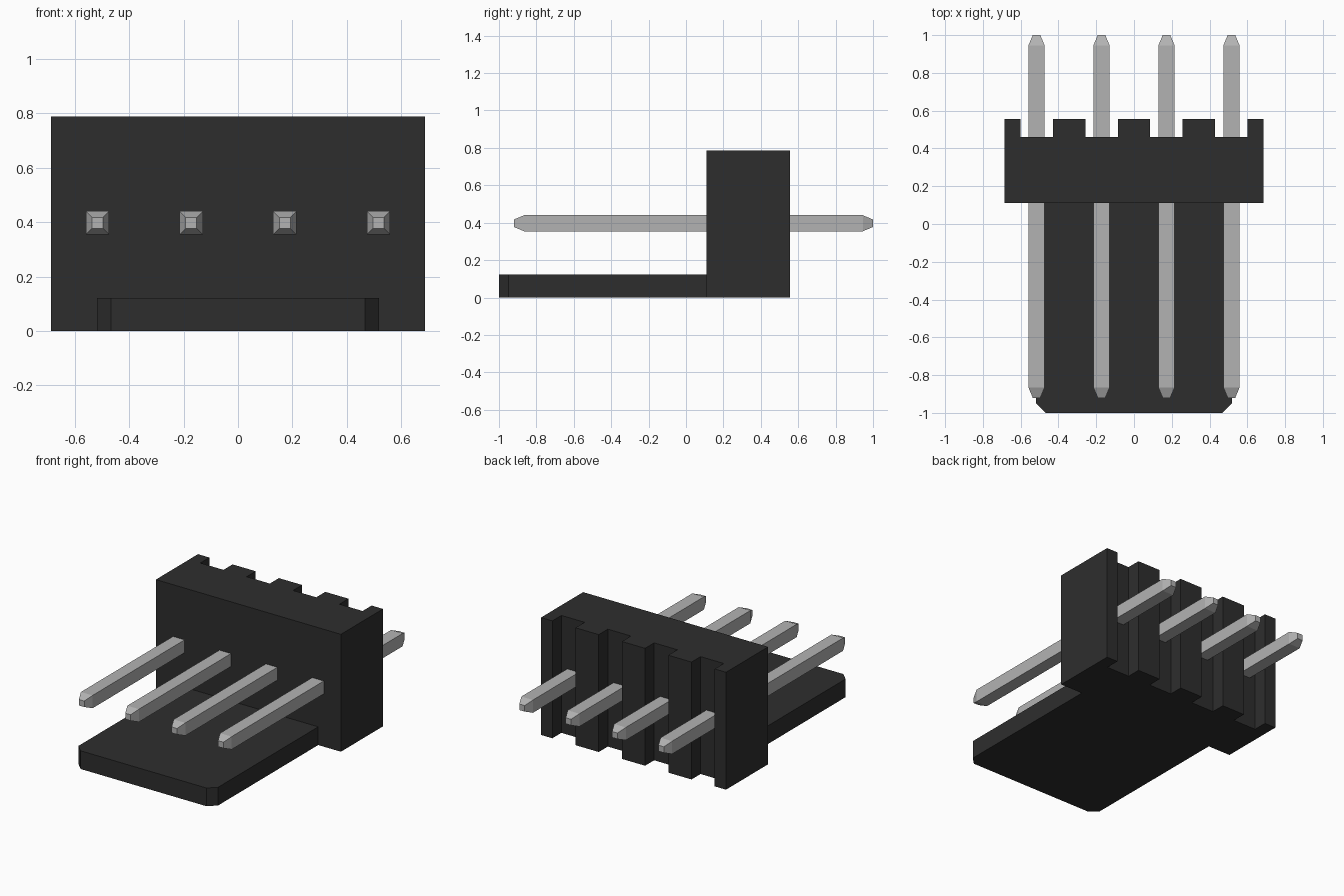
import bpy, bmesh

cube = bpy.data.objects.get("Cube")
if cube:
    bpy.data.objects.remove(cube)


def make_material(name, rgb, metallic=0.0):
    mat = bpy.data.materials.new(name)
    mat.use_nodes = True
    mat.diffuse_color = (*rgb, 1)
    mat.node_tree.nodes["Principled BSDF"].inputs["Base Color"].default_value = (*rgb, 1)
    return mat


black = make_material("black plastic", (0.027, 0.027, 0.027))
grey = make_material("grey metal", (0.45, 0.45, 0.45))


def add_object(name, bm, mat):
    bmesh.ops.recalc_face_normals(bm, faces=bm.faces)
    mesh = bpy.data.meshes.new(name)
    bm.to_mesh(mesh)
    bm.free()
    mesh.materials.append(mat)
    obj = bpy.data.objects.new(name, mesh)
    bpy.context.collection.objects.link(obj)
    return obj


def extrude_outline(name, outline, height, mat):
    """Raise a flat plan outline from the ground."""
    bm = bmesh.new()
    face = bm.faces.new([bm.verts.new((x, y, 0)) for x, y in outline])
    top = bmesh.ops.extrude_face_region(bm, geom=[face])["geom"]
    verts = [v for v in top if isinstance(v, bmesh.types.BMVert)]
    bmesh.ops.translate(bm, verts=verts, vec=(0, 0, height))
    return add_object(name, bm, mat)


PITCH = 0.344
pin_xs = [(i - 1.5) * PITCH for i in range(4)]

# Housing: upright block with a full-height slot behind each pin
FRONT, SLOT, BACK, HALF = 0.11, 0.46, 0.556, 0.686
outline = [(HALF, FRONT), (-HALF, FRONT), (-HALF, BACK)]
for x in pin_xs:
    left, right = x - 0.086, x + 0.086
    outline += [(left, BACK), (left, SLOT), (right, SLOT), (right, BACK)]
outline.append((HALF, BACK))
extrude_outline("housing", outline, 0.787, black)

# Base plate: thin tongue with clipped front corners
side = [(0.518, FRONT), (0.518, -0.95), (0.467, -1.0)]
mirrored = [(-x, y) for x, y in reversed(side)]
extrude_outline("base_plate", side + mirrored, 0.122, black)


# Pins: square rods with tapered ends
def add_pin(name, x):
    bm = bmesh.new()
    rings = []
    for y, r in [(-0.92, 0.02), (-0.865, 0.043), (0.945, 0.043), (1.0, 0.02)]:
        corners = [(-r, -r), (r, -r), (r, r), (-r, r)]
        rings.append([bm.verts.new((x + a, y, 0.397 + b)) for a, b in corners])
    for near, far in zip(rings, rings[1:]):
        for i in range(4):
            j = (i + 1) % 4
            bm.faces.new((near[i], near[j], far[j], far[i]))
    bm.faces.new(rings[0])
    bm.faces.new(rings[-1])
    add_object(name, bm, grey)


for number, x in enumerate(pin_xs, 1):
    add_pin(f"pin_{number}", x)
